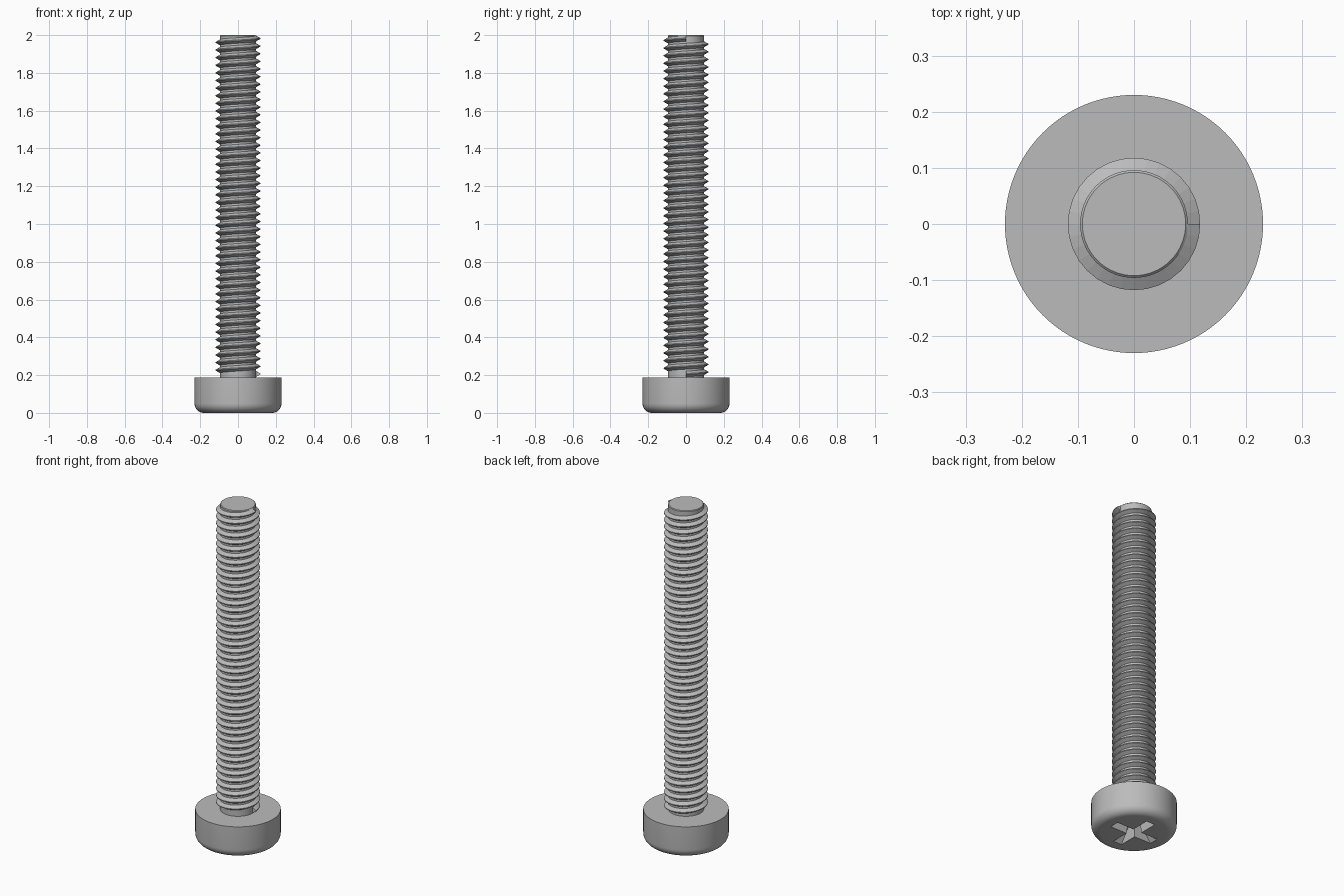
import bpy, bmesh, math

cube = bpy.data.objects.get("Cube")
if cube:
    bpy.data.objects.remove(cube)

HEAD_R, HEAD_H, FILLET = 0.23, 0.188, 0.05
CORE_R, CREST_R, TOP = 0.096, 0.118, 2.0
TURNS, SEGS = 44, 32

steel = bpy.data.materials.new("steel grey")
steel.use_nodes = True
steel.diffuse_color = (0.5, 0.5, 0.5, 1)
steel.node_tree.nodes["Principled BSDF"].inputs["Base Color"].default_value = steel.diffuse_color


def make_object(name, bm, smooth=False):
    bmesh.ops.recalc_face_normals(bm, faces=bm.faces)
    mesh = bpy.data.meshes.new(name)
    bm.to_mesh(mesh)
    bm.free()
    mesh.materials.append(steel)
    obj = bpy.data.objects.new(name, mesh)
    bpy.context.collection.objects.link(obj)
    if smooth:
        bpy.ops.object.select_all(action="DESELECT")
        bpy.context.view_layer.objects.active = obj
        obj.select_set(True)
        bpy.ops.object.shade_smooth_by_angle(angle=math.radians(30))
    return obj


def bridge(bm, rings):
    """Join successive closed rings with quads and cap both ends."""
    for a, b in zip(rings, rings[1:]):
        n = len(a)
        for i in range(n):
            j = (i + 1) % n
            bm.faces.new((a[i], a[j], b[j], b[i]))
    bm.faces.new(rings[0])
    bm.faces.new(rings[-1])


def lathe(name, profile, segs):
    bm = bmesh.new()
    rings = []
    for r, z in profile:
        angles = [math.tau * i / segs for i in range(segs)]
        rings.append([bm.verts.new((r * math.cos(a), r * math.sin(a), z)) for a in angles])
    bridge(bm, rings)
    return make_object(name, bm, smooth=True)


# Head with a rounded lower rim
rim = [math.radians(90 * i / 8) for i in range(9)]
profile = [(HEAD_R - FILLET * (1 - math.sin(a)), FILLET * (1 - math.cos(a))) for a in rim]
head = lathe("head", profile + [(HEAD_R, HEAD_H)], 96)

# Cross recess: two tapered bars cut into the underside
for name, turn in (("recess_cutter_x", 0), ("recess_cutter_y", 90)):
    bm = bmesh.new()
    rings = []
    for z, length, width in ((-0.01, 0.148, 0.029), (0.11, 0.045, 0.019)):
        corners = ((-1, -1), (1, -1), (1, 1), (-1, 1))
        rings.append([bm.verts.new((sx * length, sy * width, z)) for sx, sy in corners])
    bridge(bm, rings)
    cutter = make_object(name, bm)
    cutter.rotation_euler.z = math.radians(turn)
    cutter.hide_render = True
    cutter.hide_set(True)
    cut = head.modifiers.new(name, "BOOLEAN")
    cut.operation = "DIFFERENCE"
    cut.solver = "EXACT"
    cut.object = cutter

# Apply the cuts, then drop the cutters
bpy.context.view_layer.update()
cut_mesh = bpy.data.meshes.new_from_object(head.evaluated_get(bpy.context.evaluated_depsgraph_get()))
cutters = [m.object for m in head.modifiers if m.type == "BOOLEAN"]
head.modifiers.clear()
head.data = cut_mesh
for cutter in cutters:
    bpy.data.objects.remove(cutter)

# Shank core with a small chamfer at the tip
lathe("shank_core", [(CORE_R, HEAD_H - 0.01), (CORE_R, TOP - 0.004), (0.092, TOP)], 64)

# Helical thread ridge, right-handed, in whole turns
start, end = HEAD_H + 0.018, TOP - 0.018
pitch = (end - start) / TURNS
section = ((CORE_R - 0.004, -0.43), (CREST_R, -0.06), (CREST_R, 0.06), (CORE_R - 0.004, 0.43))
bm = bmesh.new()
rings = []
for i in range(TURNS * SEGS + 1):
    a = math.tau * i / SEGS
    z = start + pitch * i / SEGS
    rings.append([bm.verts.new((r * math.cos(a), r * math.sin(a), z + h * pitch))
                  for r, h in section])
bridge(bm, rings)
make_object("thread", bm)
